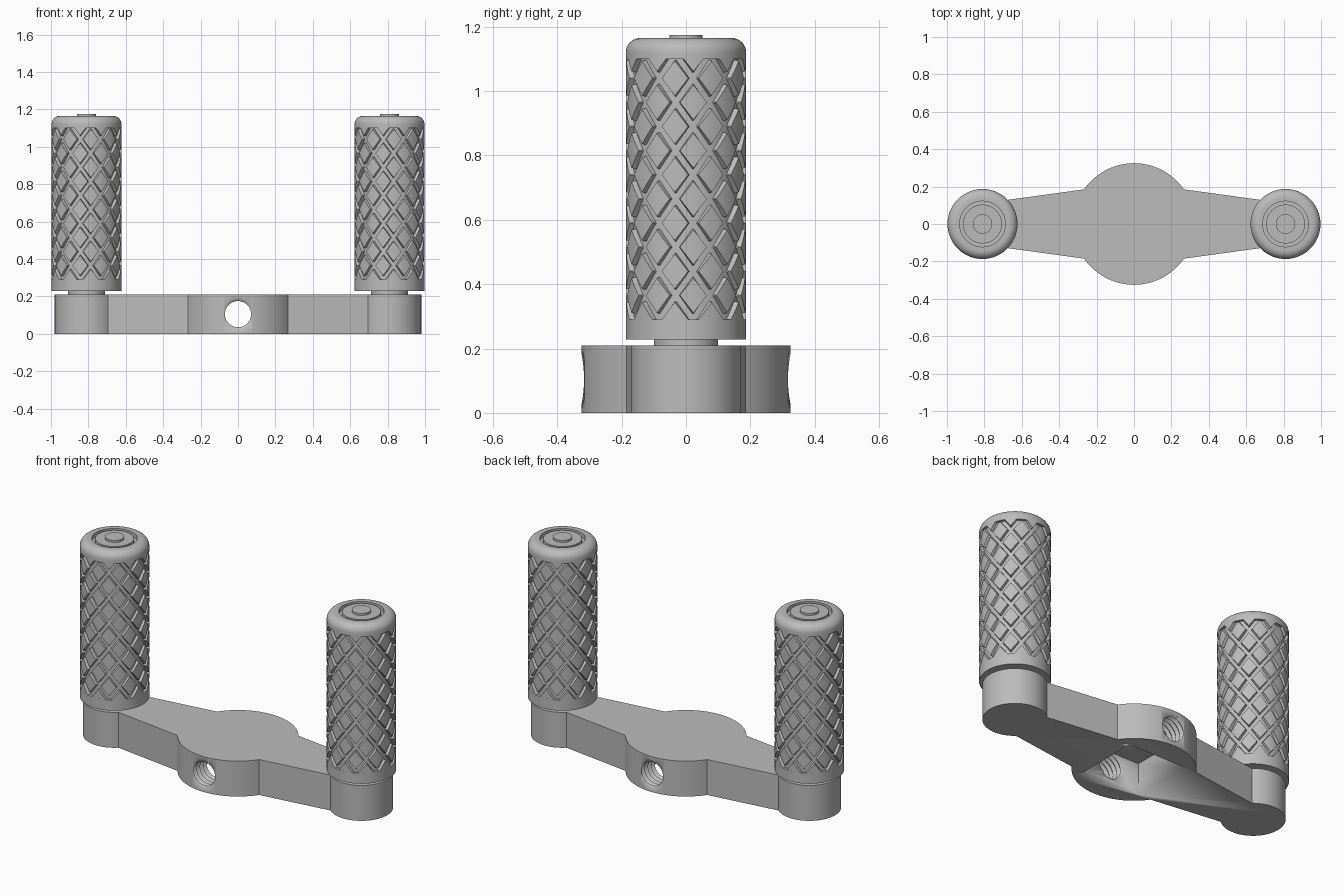
import bpy, bmesh, math
from mathutils import Matrix

if "Cube" in bpy.data.objects:
    bpy.data.objects.remove(bpy.data.objects["Cube"])

grey = bpy.data.materials.new("machined grey")
grey.use_nodes = True
grey.diffuse_color = (0.5, 0.5, 0.5, 1)
grey.node_tree.nodes["Principled BSDF"].inputs["Base Color"].default_value = grey.diffuse_color

ARM_TOP = 0.21
HANDLE_X = 0.81
GRIP_R = 0.187
CORE_R = 0.171
KNURL_LOW, KNURL_HIGH = 0.29, 1.10


def finish(bm, name, angle=30):
    mesh = bpy.data.meshes.new(name)
    bmesh.ops.recalc_face_normals(bm, faces=bm.faces)
    bm.to_mesh(mesh)
    bm.free()
    mesh.materials.append(grey)
    ob = bpy.data.objects.new(name, mesh)
    bpy.context.collection.objects.link(ob)
    bpy.ops.object.select_all(action="DESELECT")
    ob.select_set(True)
    bpy.context.view_layer.objects.active = ob
    bpy.ops.object.shade_smooth_by_angle(angle=math.radians(angle))
    return ob


def lathe(bm, profile, steps=80):
    """Spin an (r, z) profile, which starts and ends on the axis."""
    verts = [bm.verts.new((r, 0, z)) for r, z in profile]
    edges = [bm.edges.new(pair) for pair in zip(verts, verts[1:])]
    bmesh.ops.spin(bm, geom=verts + edges, cent=(0, 0, 0), axis=(0, 0, 1),
                   angle=math.tau, steps=steps, use_merge=True)
    bmesh.ops.remove_doubles(bm, verts=bm.verts, dist=1e-5)


def arc(radius, start, end, steps, cx=0.0):
    for i in range(steps + 1):
        a = start + (end - start) * i / steps
        yield cx + radius * math.cos(a), radius * math.sin(a)


def cut(target, cutter):
    cutter.hide_render = True
    mod = target.modifiers.new("cut", "BOOLEAN")
    mod.object, mod.solver = cutter, "EXACT"
    bpy.context.view_layer.objects.active = target
    bpy.ops.object.modifier_apply(modifier=mod.name)
    bpy.data.objects.remove(cutter)


# Crank arm: round hub, two tapered arms and rounded ends in one outline
hub_a = math.asin(0.185 / 0.325)
end_a = math.radians(132)
right_end = list(arc(0.17, -end_a, end_a, 40, HANDLE_X))
back_hub = list(arc(0.325, hub_a, math.pi - hub_a, 40))
half = right_end + back_hub
outline = half + [(-x, -y) for x, y in half]
bm = bmesh.new()
base = bm.faces.new([bm.verts.new((x, y, 0)) for x, y in outline])
top = bmesh.ops.extrude_face_region(bm, geom=[base])["geom"]
bmesh.ops.translate(bm, vec=(0, 0, ARM_TOP),
                    verts=[v for v in top if isinstance(v, bmesh.types.BMVert)])
crank = finish(bm, "crank_arm")

# Square socket through the hub
bm = bmesh.new()
bmesh.ops.create_cube(bm, size=0.37)
cut(crank, finish(bm, "socket_cutter"))

# Threaded screw holes through the front and back of the hub
bm = bmesh.new()
count = 48
thread = [(0.084 if i % 2 == 0 else 0.07, -0.36 + 0.72 * i / count) for i in range(count + 1)]
lathe(bm, [(0, -0.36)] + thread + [(0, 0.36)], 40)
bm.transform(Matrix.Translation((0, 0, ARM_TOP / 2)) @ Matrix.Rotation(math.pi / 2, 4, "X"))
cut(crank, finish(bm, "screw_cutter"))
bpy.ops.object.shade_smooth_by_angle(angle=math.radians(30))


def grip(side, x):
    # Grip body with plain rims, rounded top and recessed core
    bm = bmesh.new()
    fillet = [(0.142 + r, 1.12 + z) for r, z in arc(0.045, 0, math.pi / 2, 8)]
    lathe(bm, [(0, 0.228), (GRIP_R, 0.228), (GRIP_R, KNURL_LOW), (CORE_R, KNURL_LOW),
               (CORE_R, KNURL_HIGH), (GRIP_R, KNURL_HIGH)] + fillet +
          [(0.122, 1.165), (0.122, 1.14), (0, 1.14)])
    finish(bm, side + "_grip").location.x = x

    # Axle with its neck below and stepped cap above
    bm = bmesh.new()
    lathe(bm, [(0, 0.2), (0.1, 0.2), (0.1, 0.235), (0, 0.235)], 48)
    lathe(bm, [(0, 1.13), (0.104, 1.13), (0.104, 1.163), (0.052, 1.163),
               (0.052, 1.175), (0, 1.175)], 48)
    finish(bm, side + "_axle").location.x = x

    # Knurl pads: diamonds laid out flat, trimmed to the band, then wrapped
    bm = bmesh.new()
    columns, pitch = 10, 0.15
    steps = [0.1, 0.14, 0.32, 0.5, 0.68, 0.86, 0.9]
    last = len(steps) - 1
    for col in range(columns):
        for row in range(-1, 14):
            cx = col + 0.5 * (row % 2) - 0.3
            cz = KNURL_LOW + (row + 0.0) * pitch / 2
            grid = [[bm.verts.new((cx + (u + v - 1) / 2, cz + (u - v) * pitch / 2,
                                   CORE_R - 0.002 if {i, j} & {0, last} else GRIP_R))
                     for j, v in enumerate(steps)] for i, u in enumerate(steps)]
            for i in range(last):
                for j in range(last):
                    bm.faces.new((grid[i][j], grid[i + 1][j],
                                  grid[i + 1][j + 1], grid[i][j + 1]))
    for z, normal in ((KNURL_LOW, -1), (KNURL_HIGH, 1)):
        bmesh.ops.bisect_plane(bm, geom=bm.verts[:] + bm.edges[:] + bm.faces[:],
                               plane_co=(0, z, 0), plane_no=(0, normal, 0), clear_outer=True)
    for v in bm.verts:
        a, z, r = v.co.x * math.tau / columns, v.co.y, v.co.z
        v.co = (r * math.cos(a), r * math.sin(a), z)
    # Pads are open shells, so aim every face away from the axis
    bm.normal_update()
    for f in bm.faces:
        c = f.calc_center_median()
        if f.normal.x * c.x + f.normal.y * c.y < 0:
            f.normal_flip()
    finish(bm, side + "_knurl").location.x = x


for side, x in (("left", HANDLE_X), ("right", -HANDLE_X)):
    grip(side, x)
